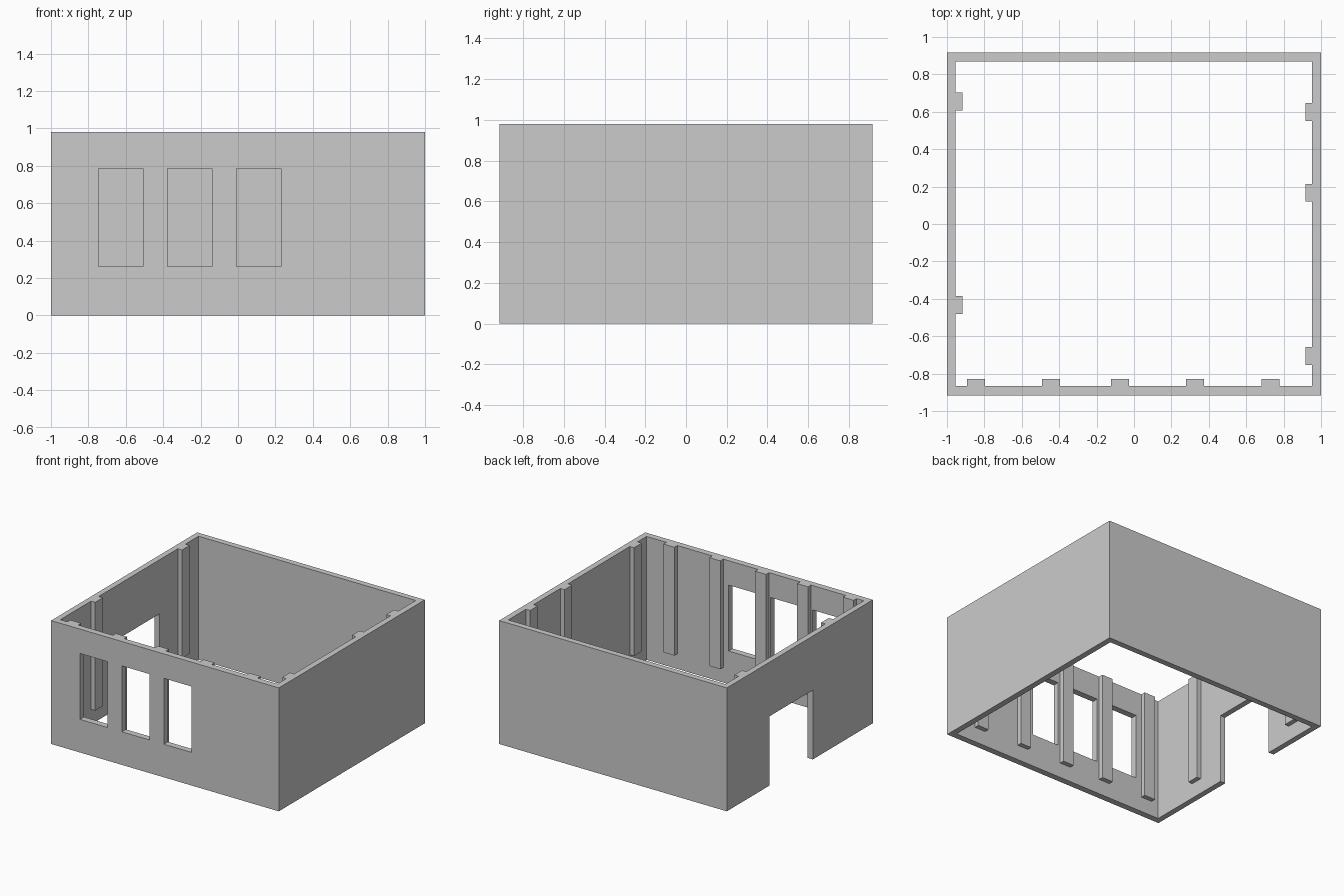
import bpy, bmesh

if "Cube" in bpy.data.objects:
    bpy.data.objects.remove(bpy.data.objects["Cube"])

H = 0.98                                           # wall height
X, Y = 1.0, 0.916                                  # outer half sizes
XL, XR, YF, YB = -0.955, 0.953, -0.866, 0.869      # inner wall faces
PIL_Z, PIL_D = 0.12, 0.037                         # pilaster bottom and depth


def new_object(name, bm):
    bmesh.ops.recalc_face_normals(bm, faces=bm.faces)
    me = bpy.data.meshes.new(name)
    bm.to_mesh(me)
    bm.free()
    ob = bpy.data.objects.new(name, me)
    bpy.context.collection.objects.link(ob)
    return ob


def box(name, x0, x1, y0, y1, z0, z1):
    bm = bmesh.new()
    bmesh.ops.create_cube(bm, size=1)
    for v in bm.verts:
        v.co = (x1 if v.co.x > 0 else x0,
                y1 if v.co.y > 0 else y0,
                z1 if v.co.z > 0 else z0)
    return new_object(name, bm)


# Four walls as one open rectangular ring, raised to full height
bm = bmesh.new()
outer = [bm.verts.new((x, y, 0)) for x, y in ((-X, -Y), (X, -Y), (X, Y), (-X, Y))]
inner = [bm.verts.new((x, y, 0)) for x, y in ((XL, YF), (XR, YF), (XR, YB), (XL, YB))]
for i in range(4):
    j = (i + 1) % 4
    bm.faces.new((outer[i], outer[j], inner[j], inner[i]))
ext = bmesh.ops.extrude_face_region(bm, geom=bm.faces[:])
for v in ext["geom"]:
    if isinstance(v, bmesh.types.BMVert):
        v.co.z = H
walls = new_object("walls", bm)

# Front windows and left doorway
cutters = [box("window_cutter", x, x + 0.24, -1.1, -0.84, 0.263, 0.786)
           for x in (-0.747, -0.378, -0.009)]
cutters.append(box("door_cutter", -1.2, -0.9, -0.163, 0.382, -0.2, 0.55))
for c in cutters:
    c.hide_render = True
    c.hide_set(True)
    mod = walls.modifiers.new(c.name, 'BOOLEAN')
    mod.operation = 'DIFFERENCE'
    mod.solver = 'EXACT'
    mod.object = c

# Pilasters standing off the inner wall faces
W = 0.048
for x in (-0.845, -0.444, -0.075, 0.327, 0.731):
    box("front_pilaster", x - W, x + W, YF, YF + PIL_D, PIL_Z, H)
for y in (-0.432, 0.656):
    box("left_pilaster", XL, XL + PIL_D, y - W, y + W, PIL_Z, H)
for y in (-0.705, 0.167, 0.6):
    box("right_pilaster", XR - PIL_D, XR, y - W, y + W, PIL_Z, H)
